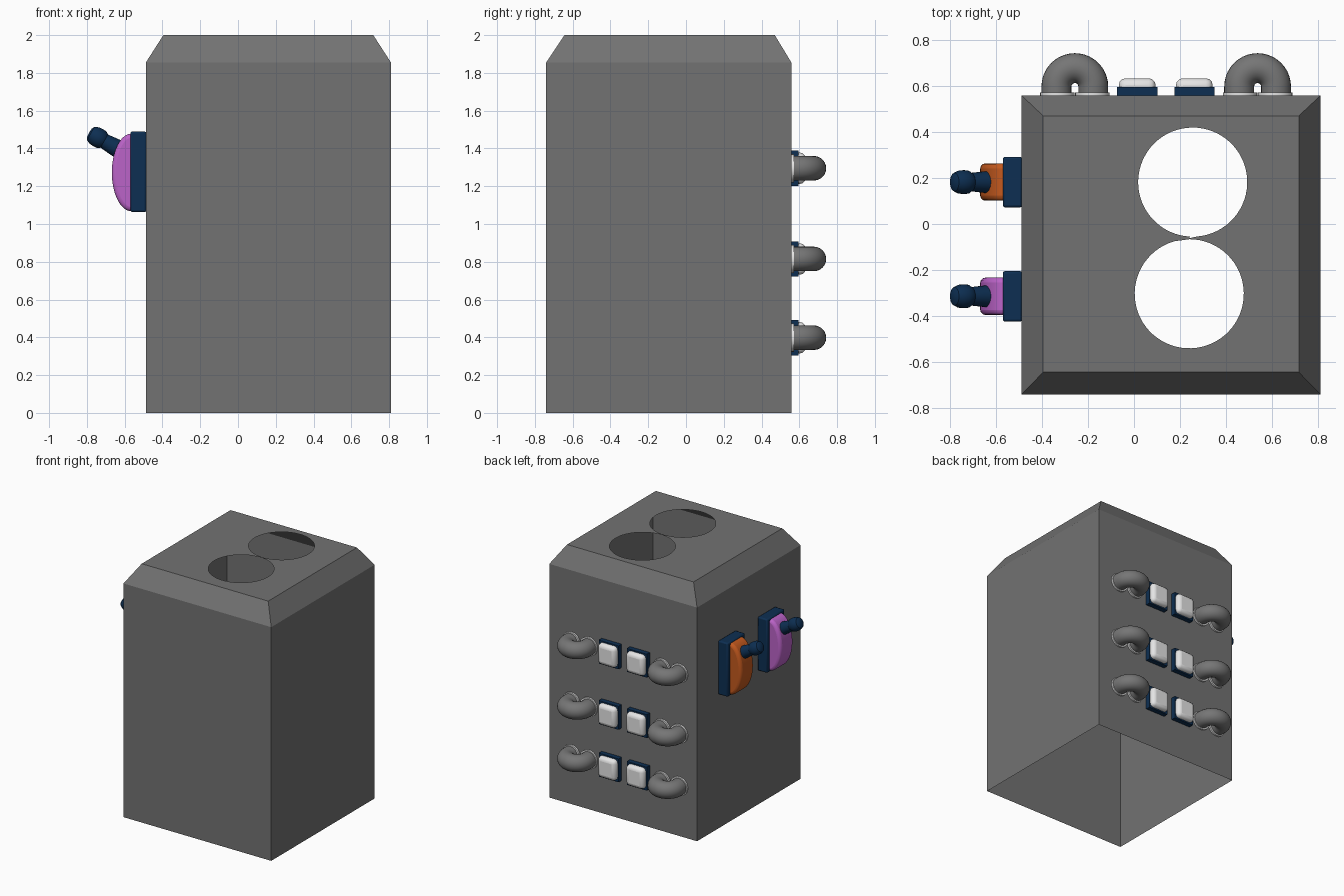
import bpy, bmesh
from math import sin, cos, pi, radians
from mathutils import Vector, Matrix
from mathutils.geometry import tessellate_polygon

cube = bpy.data.objects.get("Cube")
if cube:
    bpy.data.objects.remove(cube, do_unlink=True)


def material(name, r, g, b):
    m = bpy.data.materials.new(name)
    m.use_nodes = True
    m.diffuse_color = (r, g, b, 1)
    m.node_tree.nodes["Principled BSDF"].inputs["Base Color"].default_value = (r, g, b, 1)
    return m


grey = material("body grey", 0.17, 0.17, 0.17)
pipe_grey = material("pipe grey", 0.18, 0.18, 0.18)
navy = material("navy", 0.004, 0.028, 0.085)
white = material("off white", 0.78, 0.78, 0.78)
orange = material("orange", 0.55, 0.1, 0.013)
purple = material("purple", 0.5, 0.125, 0.58)


def add(name, bm, mat, smooth=False, bevel=0, segments=3):
    bmesh.ops.recalc_face_normals(bm, faces=bm.faces)
    mesh = bpy.data.meshes.new(name)
    bm.to_mesh(mesh)
    bm.free()
    mesh.materials.append(mat)
    ob = bpy.data.objects.new(name, mesh)
    bpy.context.collection.objects.link(ob)
    if bevel:
        mod = ob.modifiers.new("Bevel", "BEVEL")
        mod.width, mod.segments = bevel, segments
    if smooth:
        bpy.ops.object.select_all(action="DESELECT")
        ob.select_set(True)
        bpy.context.view_layer.objects.active = ob
        bpy.ops.object.shade_smooth_by_angle(angle=radians(35))
    return ob


def box(name, lo, hi, mat, **options):
    lo, hi = Vector(lo), Vector(hi)
    bm = bmesh.new()
    bmesh.ops.create_cube(bm, size=1)
    bmesh.ops.scale(bm, vec=hi - lo, verts=bm.verts)
    bmesh.ops.translate(bm, vec=(lo + hi) / 2, verts=bm.verts)
    return add(name, bm, mat, **options)


def rectangle(x0, x1, y0, y1, z):
    return [Vector(p) for p in ((x0, y0, z), (x1, y0, z), (x1, y1, z), (x0, y1, z))]


def arc(cx, cy, r, start, end, steps=64):
    angles = [radians(start + (end - start) * i / steps) for i in range(steps + 1)]
    return [Vector((cx + r * cos(a), cy + r * sin(a), 2)) for a in angles]


# Body: open-bottomed thin shell with a chamfered top
bm = bmesh.new()
rings = [rectangle(-0.488, 0.81, -0.74, 0.558, 0),
         rectangle(-0.488, 0.81, -0.74, 0.558, 1.855),
         rectangle(-0.395, 0.716, -0.644, 0.47, 2)]
loops = [[bm.verts.new(p) for p in ring] for ring in rings]
for low, high in zip(loops, loops[1:]):
    for i in range(4):
        j = (i + 1) % 4
        bm.faces.new((low[i], low[j], high[j], high[i]))

# Top plate with two round openings joined by a narrow neck
hole = arc(0.255, 0.182, 0.237, -85, 267) + arc(0.24, -0.303, 0.237, 90, -265)[:-2]
hole_verts = [bm.verts.new(p) for p in hole]
top_verts = loops[-1] + hole_verts
for tri in tessellate_polygon([rings[-1], hole]):
    bm.faces.new([top_verts[i] for i in tri])
add("body_shell", bm, grey)


# Side switches: plate, curved rocker and lever
def switch(name, y, colour):
    box(name + "_plate", (-0.57, y - 0.11, 1.063), (-0.485, y + 0.11, 1.49), navy,
        smooth=True, bevel=0.01, segments=2)

    bm = bmesh.new()
    zc, n = 1.273, 28
    profile = [(-0.5, zc + 0.205)]
    profile += [(-0.565 - 0.103 * sin(pi * i / n), zc + 0.205 * cos(pi * i / n))
                for i in range(n + 1)]
    profile.append((-0.5, zc - 0.205))
    face = bm.faces.new([bm.verts.new((x, y - 0.081, z)) for x, z in profile])
    new = bmesh.ops.extrude_face_region(bm, geom=[face])["geom"]
    bmesh.ops.translate(bm, vec=(0, 0.162, 0),
                        verts=[v for v in new if isinstance(v, bmesh.types.BMVert)])
    add(name + "_rocker", bm, colour, smooth=True, bevel=0.022)

    # Lever turned around a tilted axis
    axis = Vector((-0.87, 0, 0.49)).normalized()
    place = (Matrix.Translation((-0.595, y, 1.375))
             @ axis.to_track_quat("Z", "Y").to_matrix().to_4x4())
    turned = [(0, 0), (0.05, 0), (0.047, 0.06), (0.04, 0.13), (0.05, 0.145),
              (0.052, 0.165), (0.05, 0.19), (0.04, 0.212), (0.025, 0.22), (0, 0.222)]
    bm = bmesh.new()
    verts = [bm.verts.new((r, 0, h)) for r, h in turned]
    edges = [bm.edges.new(pair) for pair in zip(verts, verts[1:])]
    bmesh.ops.spin(bm, geom=verts + edges, axis=(0, 0, 1), cent=(0, 0, 0),
                   angle=2 * pi, steps=24)
    bmesh.ops.remove_doubles(bm, verts=bm.verts, dist=0.0005)
    bm.transform(place)
    add(name + "_lever", bm, navy, smooth=True)


switch("back_switch", 0.182, orange)
switch("front_switch", -0.314, purple)


# U-shaped pipe with a flange at each foot
def pipe(name, x, z):
    bm = bmesh.new()
    bend, wall, start = 0.08, 0.55, 0.597
    ring = bmesh.ops.create_circle(bm, segments=24, radius=0.065)["verts"]
    bmesh.ops.rotate(bm, verts=ring, cent=(0, 0, 0), matrix=Matrix.Rotation(pi / 2, 3, "X"))
    bmesh.ops.translate(bm, verts=ring, vec=(x + bend, wall, z))
    edges = bm.edges[:]

    def straight(edges, dy):
        geom = bmesh.ops.extrude_edge_only(bm, edges=edges)["geom"]
        moved = [g for g in geom if isinstance(g, bmesh.types.BMVert)]
        bmesh.ops.translate(bm, verts=moved, vec=(0, dy, 0))
        return [g for g in geom if isinstance(g, bmesh.types.BMEdge)]

    edges = straight(edges, start - wall)
    last = bmesh.ops.spin(bm, geom=edges, axis=(0, 0, 1), cent=(x, start, z),
                          angle=pi, steps=20)["geom_last"]
    straight([g for g in last if isinstance(g, bmesh.types.BMEdge)], wall - start)
    add(name, bm, pipe_grey, smooth=True)

    for side in (-1, 1):
        bm = bmesh.new()
        bmesh.ops.create_cone(bm, cap_ends=True, segments=24, radius1=0.075,
                              radius2=0.075, depth=0.02)
        bm.transform(Matrix.Translation((x + side * bend * 0.95, 0.562, z))
                     @ Matrix.Rotation(pi / 2, 4, "X"))
        add(name + "_flange", bm, white, smooth=True)


# Back panel rows: a pipe at each end and two buttons between
for row, z in zip(("upper", "middle", "lower"), (1.295, 0.815, 0.398)):
    for side, x in (("right", -0.257), ("left", 0.537)):
        pipe(f"{row}_{side}_pipe", x, z)
    for side, x in (("right", 0.014), ("left", 0.262)):
        name = f"{row}_{side}_button"
        box(name + "_base", (x - 0.087, 0.55, z - 0.093), (x + 0.087, 0.596, z + 0.093), navy)
        box(name + "_cap", (x - 0.08, 0.56, z - 0.083), (x + 0.08, 0.633, z + 0.083), white,
            smooth=True, bevel=0.03, segments=3)
